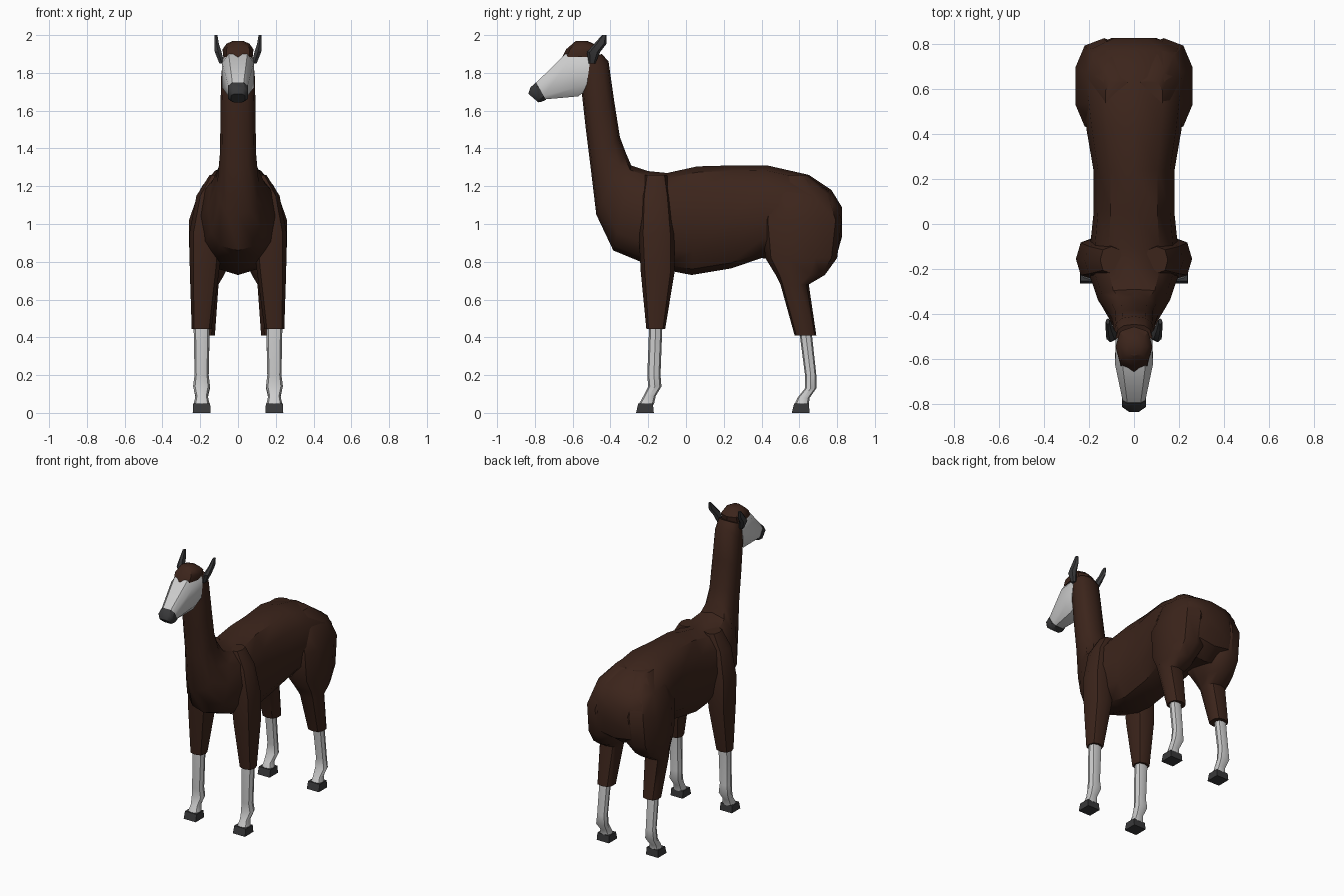
import bpy, bmesh, math
from mathutils import Vector


def material(name, rgb):
    m = bpy.data.materials.new(name)
    m.diffuse_color = (*rgb, 1)
    return m


BROWN = material("brown_wool", (0.045, 0.018, 0.011))
DARK = material("dark_grey", (0.04, 0.04, 0.042))


def spow(v, p):
    return math.copysign(abs(v) ** p, v) if abs(v) > 1e-6 else 0.0


def loft(name, rings, n=8, p=0.8, offset=0.0, mat=None, angle=40):
    """Skin closed rings, each given as (centre, half axis u, half axis v)."""
    bm = bmesh.new()
    loops = []
    for c, u, v in rings:
        loop = []
        for i in range(n):
            a = offset + 2 * math.pi * i / n
            loop.append(bm.verts.new(c + u * spow(math.cos(a), p) + v * spow(math.sin(a), p)))
        loops.append(loop)
    for a, b in zip(loops, loops[1:]):
        for i in range(n):
            j = (i + 1) % n
            bm.faces.new((a[i], a[j], b[j], b[i]))
    bm.faces.new(loops[0])
    bm.faces.new(loops[-1])
    bmesh.ops.recalc_face_normals(bm, faces=bm.faces)
    me = bpy.data.meshes.new(name)
    bm.to_mesh(me)
    bm.free()
    ob = bpy.data.objects.new(name, me)
    bpy.context.collection.objects.link(ob)
    if mat:
        me.materials.append(mat)
    bpy.ops.object.select_all(action='DESELECT')
    ob.select_set(True)
    bpy.context.view_layer.objects.active = ob
    bpy.ops.object.shade_smooth_by_angle(angle=math.radians(angle))
    return ob


def spine(data):
    """Rings from top (y, z), bottom (y, z) and half width."""
    out = []
    for ty, tz, by, bz, w in data:
        t, b = Vector((0, ty, tz)), Vector((0, by, bz))
        out.append(((t + b) / 2, (t - b) / 2, Vector((w, 0, 0))))
    return out


def stack(data, s):
    """Level rings from z, y range and x range, on side s."""
    return [(Vector((s * (x0 + x1) / 2, (y0 + y1) / 2, z)),
             Vector((0, (y1 - y0) / 2, 0)), Vector((s * (x1 - x0) / 2, 0, 0)))
            for z, y0, y1, x0, x1 in data]


# Torso flowing into the neck
loft("body_and_neck", spine([
    (0.825, 1.09, 0.825, 0.93, 0.10),
    (0.77, 1.18, 0.80, 0.84, 0.21),
    (0.65, 1.26, 0.70, 0.77, 0.24),
    (0.43, 1.31, 0.40, 0.82, 0.21),
    (0.24, 1.31, 0.24, 0.765, 0.18),
    (0.06, 1.305, 0.03, 0.73, 0.18),
    (-0.10, 1.27, -0.10, 0.755, 0.195),
    (-0.20, 1.28, -0.24, 0.80, 0.20),
    (-0.29, 1.31, -0.385, 0.86, 0.16),
    (-0.32, 1.38, -0.475, 1.05, 0.11),
    (-0.35, 1.46, -0.505, 1.30, 0.095),
    (-0.38, 1.65, -0.53, 1.50, 0.093),
    (-0.41, 1.86, -0.55, 1.68, 0.09),
    (-0.445, 1.90, -0.56, 1.86, 0.08)]), n=12, mat=BROWN)

# Head
loft("face", spine([
    (-0.50, 1.92, -0.53, 1.70, 0.085),
    (-0.64, 1.905, -0.57, 1.67, 0.088),
    (-0.80, 1.745, -0.745, 1.658, 0.052)]), n=8, p=0.6, offset=math.pi / 8)
loft("nose", spine([
    (-0.795, 1.752, -0.74, 1.655, 0.056),
    (-0.825, 1.725, -0.765, 1.645, 0.056),
    (-0.836, 1.69, -0.78, 1.643, 0.038)]), n=8, p=0.6, offset=math.pi / 8, mat=DARK)
loft("forelock", stack([
    (1.885, -0.655, -0.46, -0.078, 0.078),
    (1.925, -0.635, -0.455, -0.082, 0.082),
    (1.955, -0.60, -0.49, -0.06, 0.06),
    (1.968, -0.585, -0.52, -0.03, 0.03)], 1), n=8, mat=BROWN)

# Level ring profiles: z, y range, x range
EAR = [(1.85, -0.515, -0.48, 0.07, 0.10),
       (1.91, -0.525, -0.455, 0.085, 0.125),
       (1.955, -0.485, -0.42, 0.10, 0.127),
       (2.0, -0.445, -0.42, 0.108, 0.125)]
FRONT_WOOL = [(0.445, -0.21, -0.11, 0.14, 0.245),
              (0.75, -0.24, -0.06, 0.10, 0.255),
              (0.95, -0.25, -0.06, 0.08, 0.258),
              (1.15, -0.24, -0.08, 0.05, 0.22),
              (1.26, -0.22, -0.10, 0.05, 0.15)]
HIND_WOOL = [(0.41, 0.575, 0.69, 0.12, 0.235),
             (0.68, 0.50, 0.65, 0.10, 0.252),
             (0.73, 0.475, 0.735, 0.07, 0.257),
             (0.82, 0.42, 0.80, 0.03, 0.262),
             (1.02, 0.40, 0.825, 0.0, 0.265),
             (1.16, 0.43, 0.775, 0.0, 0.215),
             (1.26, 0.48, 0.64, 0.0, 0.13)]
FRONT_SHIN = [(0.46, -0.195, -0.125, 0.15, 0.235),
              (0.20, -0.205, -0.135, 0.155, 0.23),
              (0.14, -0.20, -0.13, 0.148, 0.238),
              (0.09, -0.225, -0.16, 0.16, 0.225),
              (0.045, -0.25, -0.17, 0.15, 0.235)]
HIND_SHIN = [(0.43, 0.60, 0.665, 0.15, 0.225),
             (0.20, 0.63, 0.69, 0.155, 0.225),
             (0.13, 0.63, 0.69, 0.148, 0.235),
             (0.08, 0.59, 0.655, 0.16, 0.225),
             (0.045, 0.575, 0.65, 0.15, 0.235)]

# Paired parts on both sides
for side, s in (("left", 1), ("right", -1)):
    loft(f"ear_{side}", stack(EAR, s), n=6, mat=DARK)
    loft(f"front_leg_wool_{side}", stack(FRONT_WOOL, s), n=8, mat=BROWN)
    loft(f"hind_leg_wool_{side}", stack(HIND_WOOL, s), n=10, mat=BROWN)
    loft(f"front_shin_{side}", stack(FRONT_SHIN, s), n=8)
    loft(f"hind_shin_{side}", stack(HIND_SHIN, s), n=8)
    for part, y in (("front", -0.265), ("hind", 0.56)):
        hoof = [(0.0, y, y + 0.095, 0.145, 0.24),
                (0.05, y + 0.012, y + 0.09, 0.147, 0.238)]
        loft(f"{part}_hoof_{side}", stack(hoof, s), n=4, p=0.02,
             offset=math.pi / 4, mat=DARK, angle=20)
